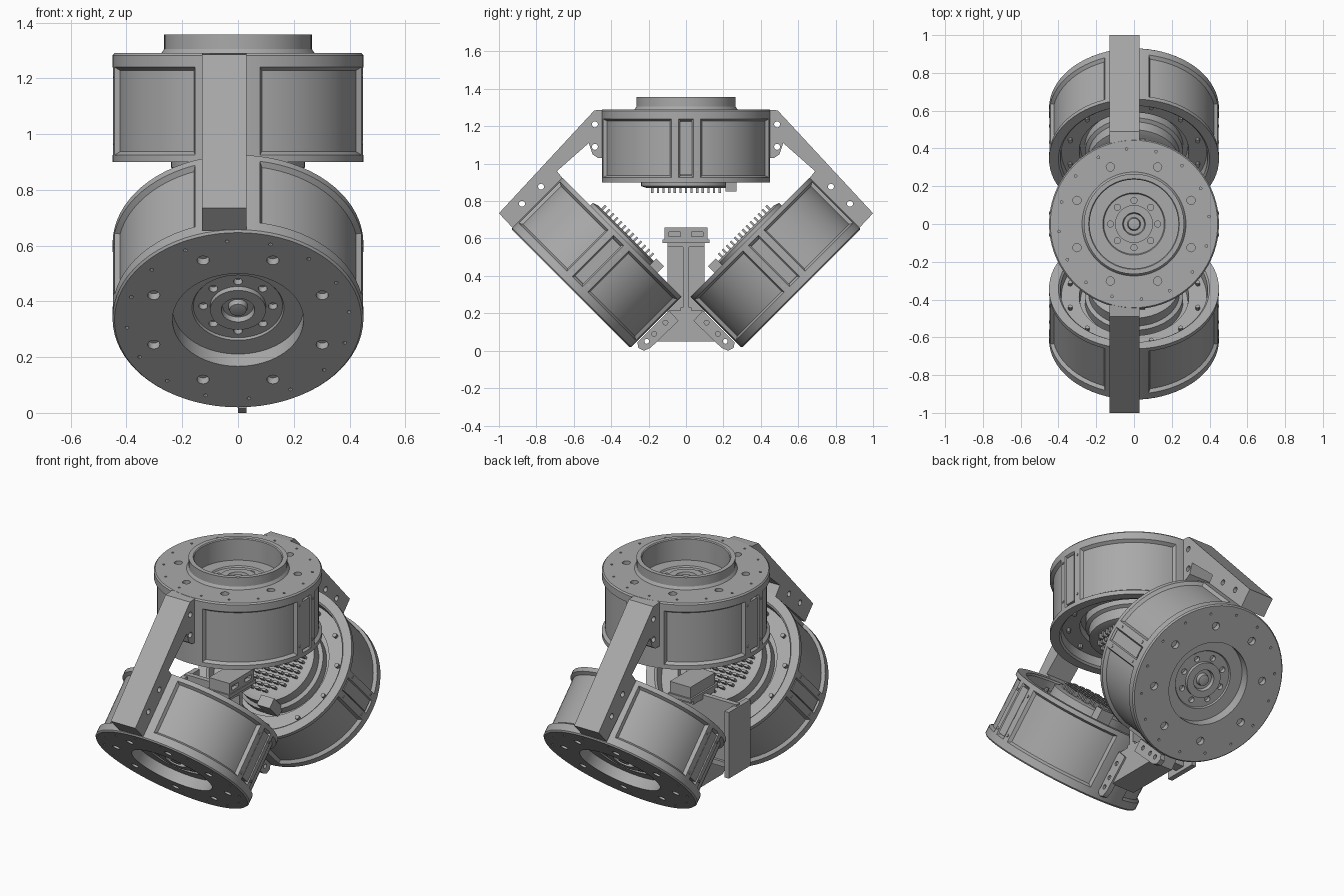
import bpy, bmesh, math
from mathutils import Matrix, Vector

cube = bpy.data.objects.get("Cube")
if cube:
    bpy.data.objects.remove(cube)

metal = bpy.data.materials.new("grey metal")
metal.use_nodes = True
GREY = (0.4, 0.4, 0.4, 1)
metal.diffuse_color = GREY
metal.node_tree.nodes["Principled BSDF"].inputs["Base Color"].default_value = GREY
parts = []


def finish(name, bm, matrix=Matrix()):
    bmesh.ops.recalc_face_normals(bm, faces=bm.faces)
    bm.transform(matrix)
    mesh = bpy.data.meshes.new(name)
    bm.to_mesh(mesh)
    bm.free()
    mesh.materials.append(metal)
    obj = bpy.data.objects.new(name, mesh)
    bpy.context.collection.objects.link(obj)
    parts.append(obj)
    return obj


def add_box(bm, low, high):
    low, high = Vector(low), Vector(high)
    size = Matrix.Diagonal((*(high - low), 1))
    bmesh.ops.create_cube(bm, size=1, matrix=Matrix.Translation((low + high) / 2) @ size)


def add_rod(bm, centre, radius, depth, turn=Matrix(), sides=16):
    bmesh.ops.create_cone(bm, cap_ends=True, segments=sides, radius1=radius, radius2=radius,
                          depth=depth, matrix=Matrix.Translation(centre) @ turn)


def lathe(profile, steps=72):
    bm = bmesh.new()
    verts = [bm.verts.new((r, 0, z)) for r, z in profile]
    edges = [bm.edges.new(pair) for pair in zip(verts, verts[1:])]
    bmesh.ops.spin(bm, geom=verts + edges, cent=(0, 0, 0), axis=(0, 0, 1),
                   angle=math.tau, steps=steps)
    bmesh.ops.remove_doubles(bm, verts=bm.verts, dist=0.0005)
    return bm


def cut(obj, cutter_bm):
    """Subtract the cutter mesh and keep the plain result."""
    cutter = finish("cutter", cutter_bm)
    cutter.hide_render = True
    mod = obj.modifiers.new("holes", "BOOLEAN")
    mod.operation, mod.object, mod.solver = "DIFFERENCE", cutter, "EXACT"
    graph = bpy.context.evaluated_depsgraph_get()
    mesh = bpy.data.meshes.new_from_object(obj.evaluated_get(graph))
    obj.modifiers.clear()
    obj.data = mesh
    parts.remove(cutter)
    bpy.data.objects.remove(cutter)


def ring_points(count, radius, z, offset=0.0):
    for i in range(count):
        a = math.tau * (i + offset) / count
        yield Vector((radius * math.cos(a), radius * math.sin(a), z))


def extrude_profile(points, x0, x1):
    bm = bmesh.new()
    face = bm.faces.new([bm.verts.new((x0, y, z)) for y, z in points])
    new = bmesh.ops.extrude_face_region(bm, geom=[face])["geom"]
    bmesh.ops.translate(bm, vec=(x1 - x0, 0, 0),
                        verts=[v for v in new if isinstance(v, bmesh.types.BMVert)])
    return bm


def in_panel(face, height):
    c = face.calc_center_median()
    if math.hypot(c.x, c.y) < 0.44 or not 0.03 < c.z < height - 0.05:
        return False
    angle = math.degrees(math.atan2(abs(c.y), abs(c.x)))
    return angle < 5 or 10 < angle < (80 if c.x > 0 else 70)


def drum(name, height, matrix, collar, side):
    h, floor = height, height - 0.07
    # Housing with open back, dished front and recessed side panels
    lip = [(0.235, h + 0.062), (0.24, h + 0.067), (0.265, h + 0.067), (0.265, h + 0.015),
           (0.275, h)] if collar else [(0.235, h)]
    bm = lathe([(0, floor), (0.16, floor), (0.165, floor + 0.008), (0.235, floor + 0.008)] + lip +
               [(0.443, h), (0.45, h - 0.008), (0.45, h - 0.05), (0.45, 0.025), (0.45, 0),
                (0.4, 0), (0.39, 0.01), (0.385, 0.06), (0.29, 0.06), (0.285, 0.1), (0, 0.1)])
    panels = [f for f in bm.faces if in_panel(f, h)]
    bmesh.ops.inset_region(bm, faces=panels, thickness=0.012, depth=-0.018, use_even_offset=True)
    housing = finish(name + "_housing", bm)
    holes = bmesh.new()
    for p in ring_points(8, 0.327, h, 0.5):
        add_rod(holes, p, 0.022, 0.06)
    for p in ring_points(16, 0.4, h, 0.25):
        add_rod(holes, p, 0.007, 0.04, sides=8)
    for p in ring_points(8, 0.125, floor):
        add_rod(holes, p, 0.016, 0.05)
    cut(housing, holes)
    housing.data.transform(matrix)
    # Centre boss on the output face
    finish(name + "_boss", lathe([(0, floor - 0.01), (0.1, floor - 0.01), (0.1, floor + 0.02),
                                  (0.06, floor + 0.02), (0.055, floor), (0.035, floor),
                                  (0.03, floor + 0.02), (0, floor + 0.025)], 48), matrix)
    # Flat pads on the pillars with small screws
    bm = bmesh.new()
    for sx in (-1, 1):
        add_box(bm, (sx * 0.41, -0.032, 0.04), (sx * 0.445, 0.032, h - 0.065))
        for y in (-0.058, 0.058):
            for z in (0.07, h - 0.08):
                add_rod(bm, (sx * 0.444, y, z), 0.008, 0.01,
                        Matrix.Rotation(math.pi / 2, 4, "Y"), 8)
    finish(name + "_pillar_pads", bm, matrix)
    # Rear hub, cooling pins and connector
    finish(name + "_rear_hub", lathe([(0, 0.11), (0.26, 0.11), (0.26, 0.05), (0.24, 0.04),
                                      (0.24, -0.02), (0.21, -0.03), (0, -0.03)], 48), matrix)
    bm = bmesh.new()
    for i in range(-4, 5):
        for j in range(-6, 7):
            x, y = i * 0.045, j * 0.03
            if math.hypot(x, y) < 0.2:
                add_box(bm, (x - 0.014, y - 0.006, -0.058), (x + 0.014, y + 0.006, -0.02))
    add_box(bm, (0.04, side * 0.21, -0.05), (0.125, side * 0.27, 0.07))
    finish(name + "_cooling_pins", bm, matrix)
    # Screws on the inner ledge
    bm = bmesh.new()
    for p in ring_points(12, 0.35, 0.055, 0.5):
        add_rod(bm, p, 0.012, 0.03, sides=10)
    finish(name + "_ledge_screws", bm, matrix)


drum("top_drum", 0.39, Matrix.Translation((0, 0, 0.9)), True, 1)
for s, label in ((-1, "front"), (1, "back")):
    pose = Matrix.Translation((0, s * 0.343, 0.607)) @ Matrix.Rotation(-s * math.radians(135), 4, "X")
    drum(label + "_drum", 0.387, pose, False, s)

    # Arm joining the top drum to the tilted drum
    outline = [(0.43, 1.29), (0.49, 1.285), (1.0, 0.735), (0.925, 0.655), (0.65, 0.91),
               (0.69, 0.96), (0.52, 1.11), (0.5, 1.05), (0.47, 1.03), (0.43, 1.03)]
    arm = finish(label + "_arm", extrude_profile([(s * y, z) for y, z in outline], -0.13, 0.03))
    holes = bmesh.new()
    for y, z in ((0.877, 0.786), (0.775, 0.877), (0.487, 1.21), (0.487, 1.09)):
        add_rod(holes, (0, s * y, z), 0.016, 0.5, Matrix.Rotation(math.pi / 2, 4, "Y"))
    cut(arm, holes)

    # Angled foot tab under each tilted drum
    tab = [(0.09, 0.215), (0.04, 0.16), (0.19, 0.015), (0.225, 0), (0.255, 0.015), (0.26, 0.045)]
    foot = finish(label + "_foot_tab", extrude_profile([(s * y, z) for y, z in tab], 0, 0.03))
    holes = bmesh.new()
    for y, z in ((0.17, 0.09), (0.11, 0.15), (0.21, 0.05)):
        add_rod(holes, (0, s * y, z), 0.013, 0.3, Matrix.Rotation(math.pi / 2, 4, "Y"))
    cut(foot, holes)

# Base bracket between the lower drums
base = [(-0.09, 0.215), (0.09, 0.215), (0.2, 0.1), (0.16, 0.05), (-0.16, 0.05), (-0.2, 0.1)]
finish("base_bracket", extrude_profile(base, -0.13, 0.02))

# Central post: web, broad end plate and cap flange
bm = bmesh.new()
add_box(bm, (-0.34, -0.015, 0.2), (0.02, 0.015, 0.58))
add_box(bm, (-0.35, -0.1, 0.18), (-0.32, 0.1, 0.57))
add_box(bm, (-0.12, -0.1, 0.555), (0.02, 0.1, 0.58))
add_box(bm, (-0.34, -0.03, 0.2), (0.02, 0.03, 0.23))
finish("central_post", bm)

# Connector box on the post
bm = bmesh.new()
add_box(bm, (-0.12, -0.125, 0.575), (0.03, 0.125, 0.595))
add_box(bm, (-0.11, -0.115, 0.59), (0.025, 0.115, 0.66))
box = finish("connector_box", bm)
sockets = bmesh.new()
for y in (-0.06, 0.06):
    add_box(sockets, (0.0, y - 0.03, 0.61), (0.1, y + 0.03, 0.635))
cut(box, sockets)

# Crisp edges with smooth curved walls
bpy.ops.object.select_all(action="DESELECT")
for obj in parts:
    obj.select_set(True)
bpy.context.view_layer.objects.active = parts[0]
bpy.ops.object.shade_smooth_by_angle(angle=math.radians(30))
